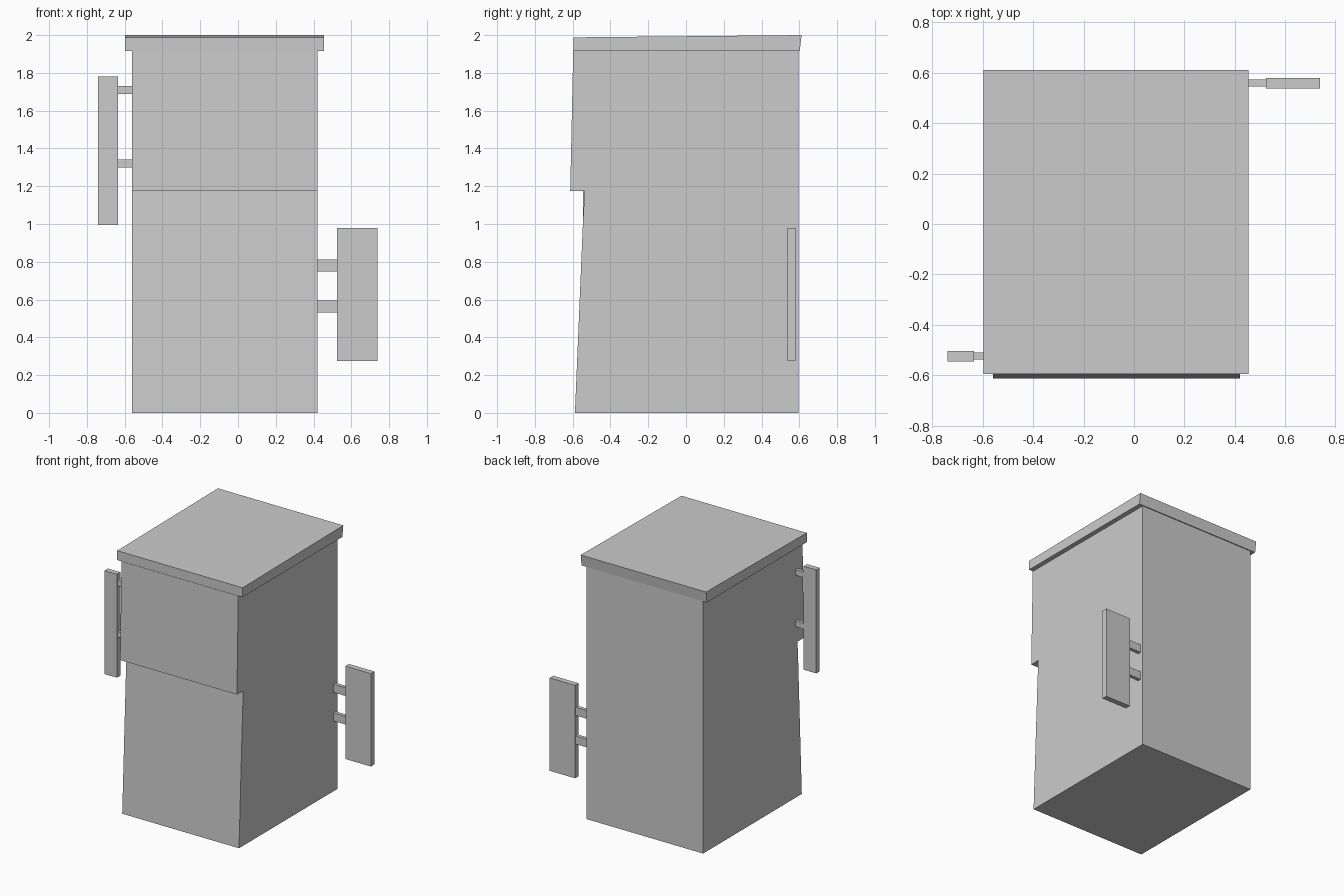
import bpy, bmesh

if "Cube" in bpy.data.objects:
    bpy.data.objects.remove(bpy.data.objects["Cube"])


def extrude_profile(name, profile, x0, x1):
    """Side profile of (y, z) points swept along x from x0 to x1."""
    bm = bmesh.new()
    face = bm.faces.new([bm.verts.new((x0, y, z)) for y, z in profile])
    swept = bmesh.ops.extrude_face_region(bm, geom=[face])["geom"]
    moved = [v for v in swept if isinstance(v, bmesh.types.BMVert)]
    bmesh.ops.translate(bm, verts=moved, vec=(x1 - x0, 0, 0))
    bmesh.ops.recalc_face_normals(bm, faces=bm.faces[:])
    mesh = bpy.data.meshes.new(name)
    bm.to_mesh(mesh)
    bm.free()
    obj = bpy.data.objects.new(name, mesh)
    bpy.context.collection.objects.link(obj)
    return obj


def box(name, x, y, z):
    """Box from (min, max) pairs on each axis."""
    return extrude_profile(
        name, [(y[0], z[0]), (y[1], z[0]), (y[1], z[1]), (y[0], z[1])], *x)


# Cabinet body with stepped, leaning front
extrude_profile("cabinet_body", [
    (-0.588, 0), (0.595, 0), (0.595, 1.917), (-0.597, 1.917),
    (-0.613, 1.175), (-0.537, 1.175), (-0.546, 1.0)], -0.56, 0.42)

# Overhanging lid, sloping up slightly to the back
extrude_profile("lid", [
    (-0.595, 1.917), (0.602, 1.917), (0.612, 2.0), (-0.595, 1.988)],
    -0.597, 0.455)

# Side plates, each held by two brackets
box("left_plate", (-0.74, -0.635), (-0.545, -0.504), (0.995, 1.78))
for i, z in enumerate((1.32, 1.71)):
    box(f"left_bracket_{i + 1}", (-0.635, -0.56), (-0.537, -0.511),
        (z - 0.021, z + 0.021))

box("right_plate", (0.525, 0.738), (0.538, 0.58), (0.275, 0.98))
for i, z in enumerate((0.563, 0.78)):
    box(f"right_bracket_{i + 1}", (0.42, 0.525), (0.546, 0.573),
        (z - 0.031, z + 0.031))
